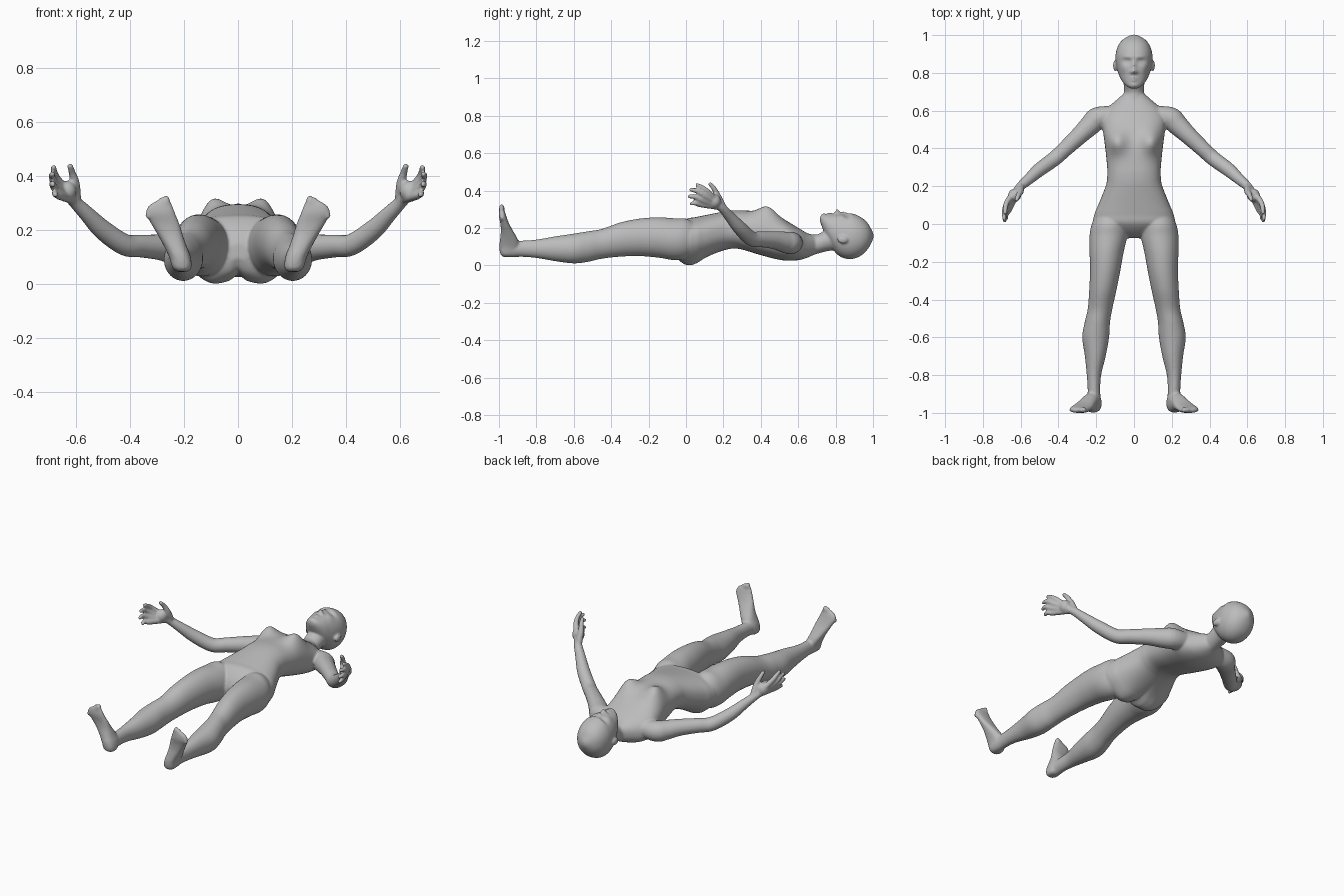
import bpy, bmesh, math
from mathutils import Vector, Matrix

SEG = 56
bm = bmesh.new()


def smooth_stations(rows, n):
    """Catmull-Rom resampling of station tuples."""
    rows = [Vector(r) for r in rows]
    pts = [rows[0]] + rows + [rows[-1]]
    out = []
    for i in range(1, len(pts) - 2):
        a, b, c, d = pts[i - 1:i + 3]
        for k in range(n):
            t = k / n
            out.append(0.5 * (2 * b + (c - a) * t + (2 * a - 5 * b + 4 * c - d) * t * t
                              + (3 * b - a - 3 * c + d) * t ** 3))
    return out + [rows[-1]]


def skin(rings):
    """Bridge rings of points into a closed shell."""
    rings = [[bm.verts.new(p) for p in r] for r in rings]
    n = len(rings[0])
    for a, b in zip(rings, rings[1:]):
        for i in range(n):
            j = (i + 1) % n
            bm.faces.new((a[i], a[j], b[j], b[i]))
    bm.faces.new(rings[0][::-1])
    bm.faces.new(rings[-1])


def ring(center, u, v, power=2.0, n=SEG):
    pts = []
    for i in range(n):
        c, s = math.cos(math.tau * i / n), math.sin(math.tau * i / n)
        pts.append(center + u * math.copysign(abs(c) ** (2 / power), c)
                   + v * math.copysign(abs(s) ** (2 / power), s))
    return pts


def loft_y(rows, side=1, power=2.0, n=6, bumps=()):
    """Rings along y from rows (y, centre x, half width, z low, z high).
    Bumps (x, y, size x, size y, height) push the front, or the back if height marks it."""
    rings = []
    for y, cx, hw, z0, z1 in smooth_stations(rows, n):
        mid = (z0 + z1) / 2
        pts = ring(Vector((side * cx, y, mid)), Vector((hw, 0, 0)),
                   Vector((0, 0, (z1 - z0) / 2)), power)
        for p in pts:
            lift = (p.z - mid) / max((z1 - z0) / 2, 1e-4)
            dz = 0
            for bx, by, sx, sy, h, face in bumps:
                w = max(0, lift * face) ** 0.5
                for s in ((1, -1) if bx else (1,)):
                    dz += face * h * w * math.exp(-((p.x - s * bx) / sx) ** 2 - ((p.y - by) / sy) ** 2)
            p.z += dz
        rings.append(pts)
    skin(rings)


def ball(center, radii):
    bmesh.ops.create_uvsphere(bm, u_segments=24, v_segments=14, radius=1,
                              matrix=Matrix.Translation(center) @ Matrix.Diagonal((*radii, 1)))


def tube(rows, side=1, n=5):
    """Round limb through rows (x, y, z, radius) with rounded tip."""
    st = smooth_stations(rows, n)
    pos = [Vector((side * r[0], r[1], r[2])) for r in st]
    rings = []
    for i, p in enumerate(pos):
        t = (pos[min(i + 1, len(pos) - 1)] - pos[max(i - 1, 0)]).normalized()
        u = t.cross(Vector((0, 0, 1))).normalized()
        rings.append(ring(p, u * st[i][3], t.cross(u) * st[i][3], n=24))
    skin(rings)
    ball(pos[-1], [st[-1][3]] * 3)


# torso with bust and buttocks
loft_y([(-.075, 0, .03, .09, .15), (-.05, 0, .12, .05, .20), (0, 0, .21, .03, .247),
        (.05, 0, .21, .03, .258), (.1, 0, .19, .045, .268), (.2, 0, .15, .08, .288),
        (.25, 0, .142, .09, .294), (.3, 0, .142, .085, .294), (.4, 0, .152, .055, .285),
        (.5, 0, .165, .03, .257), (.56, 0, .17, .025, .225), (.61, 0, .145, .03, .195),
        (.65, 0, .10, .042, .172), (.69, 0, .055, .06, .158)], power=2.3,
       bumps=[(.1, .435, .058, .062, .06, 1), (.1, .01, .075, .09, .036, -1),
              (0, .0, .02, .1, .025, -1), (0, .0, .018, .1, -.045, -1)])

# neck
loft_y([(.58, 0, .08, .05, .17), (.66, 0, .06, .052, .168), (.70, 0, .053, .062, .165),
        (.75, 0, .055, .075, .19), (.81, 0, .055, .085, .21)])

# head with facial relief: nose, bridge, sockets, lids, brows, lips, chin, cheeks
face = [(0, .808, .013, .013, .026, 1), (0, .84, .010, .022, .012, 1),
        (.015, .803, .008, .008, .008, 1), (.038, .861, .02, .013, -.017, 1),
        (.039, .860, .011, .007, .009, 1), (.035, .884, .026, .008, .005, 1),
        (0, .773, .02, .006, .010, 1), (0, .760, .018, .006, .010, 1),
        (0, .767, .024, .003, -.008, 1), (0, .735, .02, .012, .006, 1),
        (.055, .825, .018, .02, .006, 1)]
loft_y([(.717, 0, .018, .235, .262), (.733, 0, .043, .19, .272), (.76, 0, .066, .13, .273),
        (.79, 0, .08, .08, .275), (.82, 0, .09, .05, .276), (.86, 0, .097, .035, .277),
        (.90, 0, .097, .037, .274), (.94, 0, .086, .055, .255), (.97, 0, .066, .085, .228),
        (.99, 0, .038, .118, .195), (1.002, 0, .01, .145, .17)], power=2.15, n=10, bumps=face)

leg = [(.06, .12, .075, .07, .22), (0, .13, .093, .035, .25), (-.06, .135, .1, .028, .252),
       (-.15, .145, .09, .042, .257), (-.25, .153, .08, .05, .25), (-.35, .165, .072, .047, .23),
       (-.45, .18, .065, .036, .195), (-.52, .194, .067, .02, .183), (-.6, .203, .071, .011, .17),
       (-.7, .205, .055, .023, .155), (-.8, .212, .038, .04, .138), (-.88, .212, .033, .046, .132),
       (-.94, .212, .036, .043, .13), (-.985, .21, .03, .05, .11)]

# foot rows: z, centre x, half width, sole y, upper y
foot = [(.045, .205, .02, -.975, -.93), (.06, .207, .035, -.992, -.91), (.10, .215, .04, -.998, -.89),
        (.14, .232, .042, -.994, -.90), (.18, .25, .046, -.99, -.922), (.22, .268, .052, -.992, -.944),
        (.26, .286, .054, -1, -.96), (.285, .287, .046, -1, -.968), (.30, .282, .034, -.998, -.975)]

arm = [(.10, .575, .125, .05), (.19, .56, .12, .06), (.23, .525, .125, .056), (.285, .472, .135, .048),
       (.36, .402, .14, .042), (.42, .347, .145, .04), (.50, .288, .2, .037),
       (.56, .235, .26, .029), (.6, .2, .3, .024), (.62, .175, .32, .022)]

# fingers: knuckle, middle joint, tip
fingers = [((.667, .125, .385), (.68, .09, .415), (.682, .06, .43)),
           ((.673, .105, .368), (.688, .06, .398), (.686, .027, .405)),
           ((.670, .088, .348), (.686, .045, .368), (.684, .018, .368)),
           ((.660, .078, .326), (.677, .05, .334), (.675, .03, .33))]

for s in (1, -1):
    loft_y(leg, s)
    rings = []
    for z, cx, hw, y0, y1 in smooth_stations(foot, 5):
        rings.append(ring(Vector((s * cx, (y0 + y1) / 2, z)), Vector((hw, 0, 0)),
                          Vector((0, (y1 - y0) / 2, 0)), 2.4))
    skin(rings)
    # toes, along the slanted front edge of the foot
    for i in range(5):
        r = .019 - .0015 * i
        ball((s * (.266 + .0165 * i), -.985, .303 - .003 * i - .0022 * i * i), (r * .8, r * .8, r * 1.3))
    # shoulder, arm and palm
    tube(arm, s)
    ball((s * .632, .152, .343), (.035, .035, .038))
    for knuckle, joint, tip in fingers:
        tube([(.612, .185, .315, .02), (*knuckle, .0155), (*joint, .0125), (*tip, .0105)], s)
    # thumb
    tube([(.6, .195, .315, .02), (.602, .17, .37, .0175), (.613, .15, .41, .0135), (.62, .13, .434, .0115)], s)
    # ear
    ball((s * .099, .838, .138), (.012, .03, .021))

bmesh.ops.recalc_face_normals(bm, faces=bm.faces)
mesh = bpy.data.meshes.new("body")
bm.to_mesh(mesh)
bm.free()
body = bpy.data.objects.new("body", mesh)
bpy.context.collection.objects.link(body)

# one flat grey for the whole figure
grey = bpy.data.materials.new("plain grey")
grey.diffuse_color = (.5, .5, .5, 1)
mesh.materials.append(grey)

# fuse the parts into one seamless skin
fuse = body.modifiers.new("fuse", 'REMESH')
fuse.mode = 'VOXEL'
fuse.voxel_size = .006
fuse.use_smooth_shade = True
soften = body.modifiers.new("soften", 'SMOOTH')
soften.factor = .5
soften.iterations = 5
